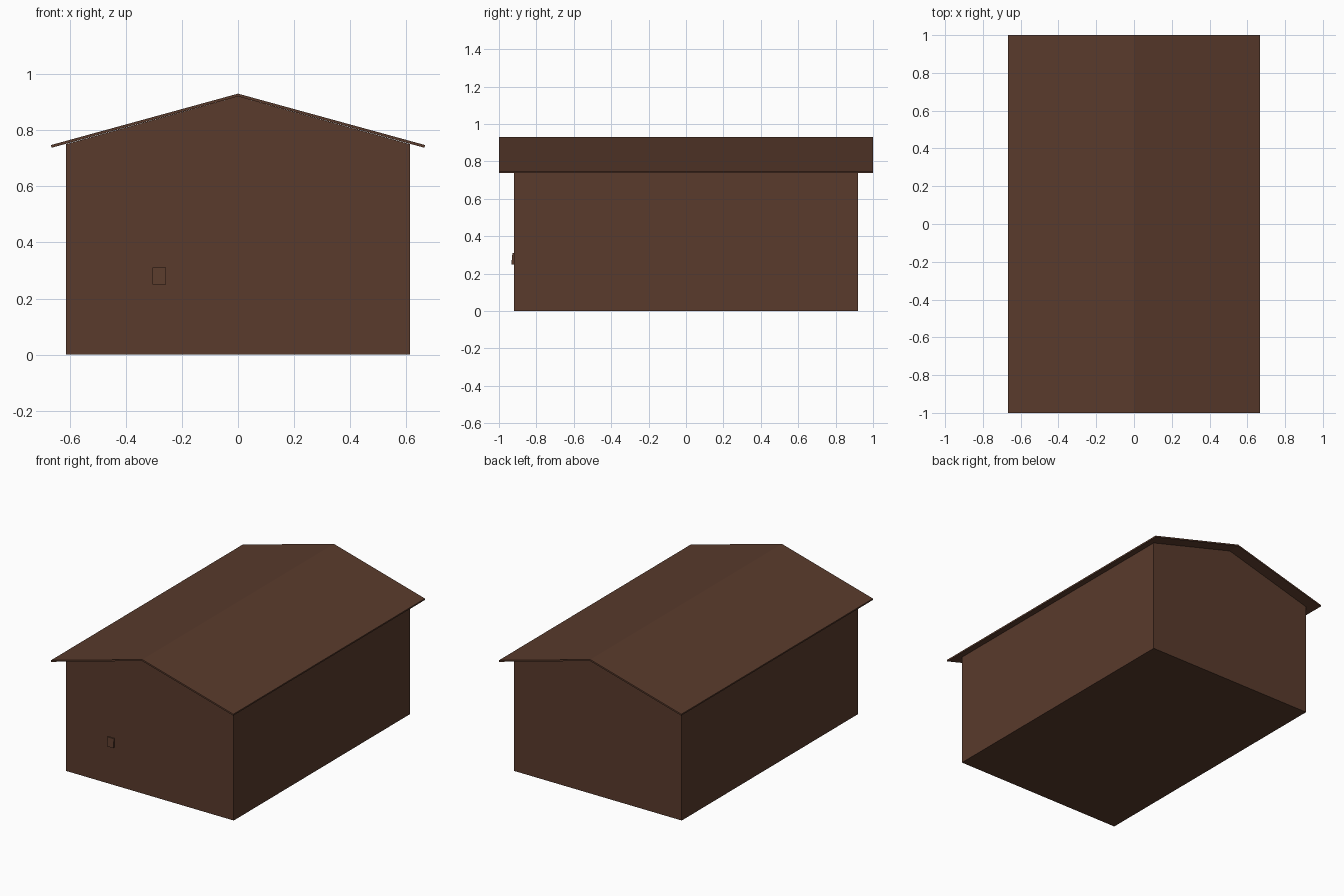
import bpy

if "Cube" in bpy.data.objects:
    bpy.data.objects.remove(bpy.data.objects["Cube"])

brown = bpy.data.materials.new("dark brown wood")
brown.diffuse_color = (0.1, 0.043, 0.025, 1)
brown.use_nodes = True
brown.node_tree.nodes["Principled BSDF"].inputs["Base Color"].default_value = brown.diffuse_color


def extrude_profile(name, profile, y0, y1):
    """Prism from an (x, z) outline, anticlockwise seen from the front."""
    n = len(profile)
    verts = [(x, y, z) for y in (y0, y1) for x, z in profile]
    faces = [tuple(range(n)), tuple(range(2 * n - 1, n - 1, -1))]
    faces += [(i, i + n, (i + 1) % n + n, (i + 1) % n) for i in range(n)]
    mesh = bpy.data.meshes.new(name)
    mesh.from_pydata(verts, [], faces)
    mesh.materials.append(brown)
    obj = bpy.data.objects.new(name, mesh)
    bpy.context.collection.objects.link(obj)
    return obj


# Gabled body
W, D = 0.613, 0.92
extrude_profile("house_walls",
                [(-W, 0), (W, 0), (W, 0.75), (0, 0.92), (-W, 0.75)], -D, D)

# Thin folded roof overhanging on all sides
E = 0.665
extrude_profile("roof",
                [(-E, 0.737), (0, 0.92), (E, 0.737),
                 (E + 0.001, 0.747), (0, 0.93), (-E - 0.001, 0.747)], -1, 1)

# Small door latch on the front wall, leaning in slightly at the top
latch = extrude_profile("door_latch",
                        [(-0.304, 0.25), (-0.257, 0.25),
                         (-0.257, 0.31), (-0.304, 0.31)], -0.934, -0.918)
for v in latch.data.vertices:
    if v.co.z > 0.3 and v.co.y < -0.93:
        v.co.y = -0.928
